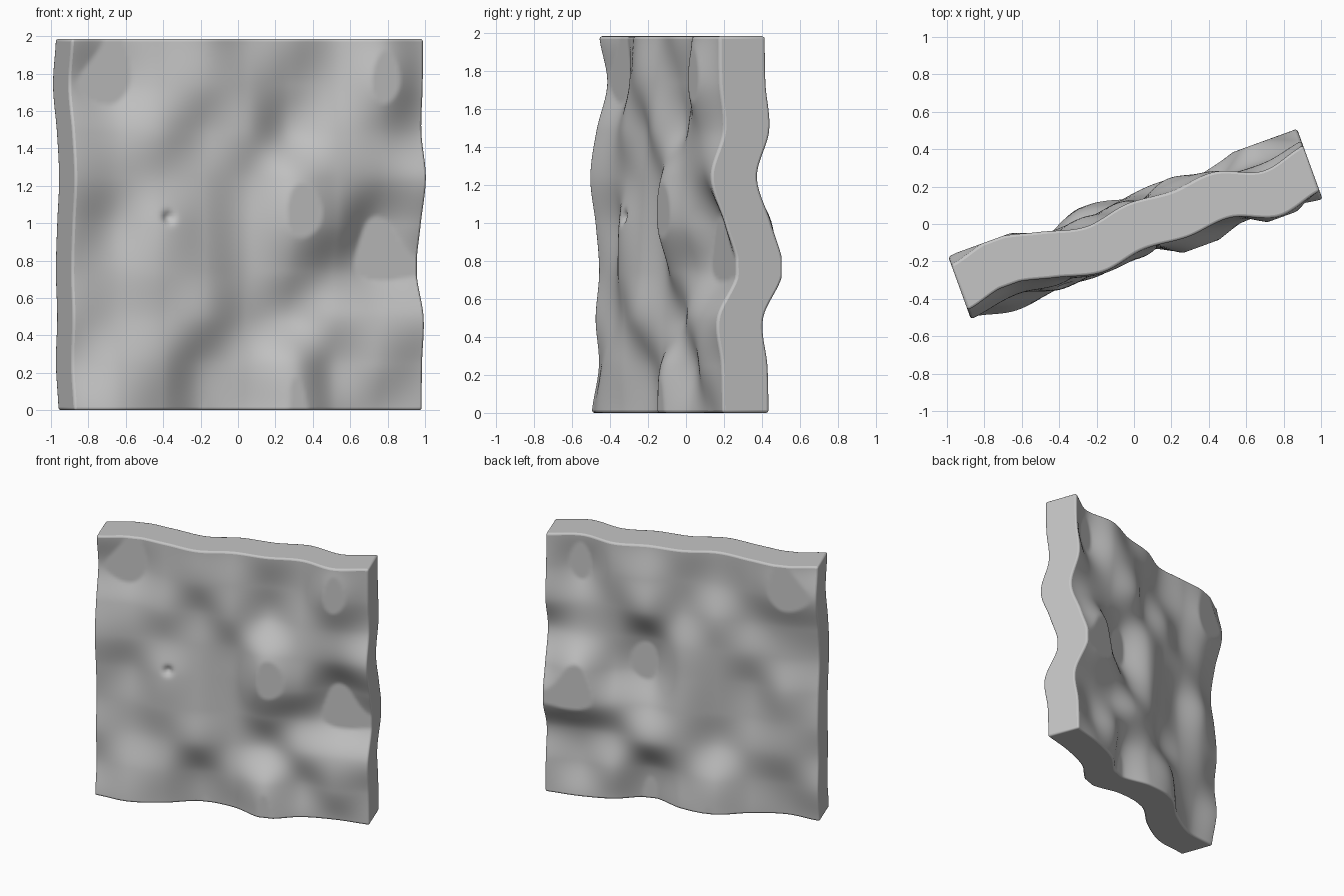
import bpy, bmesh, math
from mathutils import Matrix, Vector

if "Cube" in bpy.data.objects:
    bpy.data.objects.remove(bpy.data.objects["Cube"])

HALF_LEN, HEIGHT, THICK = 0.993, 1.985, 0.26
LOW, HIGH = -0.105, 0.05          # ripples flatten out at these depths
ANGLE = math.radians(20)
N = 120

# Ripple depth in hundredths: rows from top to bottom, columns from left to right
RIPPLE = [
    [0, 5.5, 0.5, -5.5, -1.5, -3.5, -1.5, -9.8, -4.5],
    [4.5, 7.5, -0.5, -6, -4, 1, -1, -12.5, -4],
    [-1.5, 0.5, -3.7, -0.5, -5, 3, -3.5, -6.5, -2],
    [-5, -1, -1.5, -1.5, -0.5, -9.5, -6.5, -5, -9],
    [-2, 2.5, -6, -3, 0.5, -12, -6.5, 6.5, -1],
    [0, 0.5, -6, -4.5, 1.5, -4, 1.3, 7, 5.5],
    [-2, -0.2, -3.7, -6.2, 1.5, 3, -4, -5.5, -5.5],
    [0, -6, -5.5, 3, -1, -9, 0, -5.8, -3],
    [-4, -9, -4.5, 5, 1, -11.5, -2.5, -0.5, -2.5],
]


def spline(p, t):
    """Smooth curve through evenly spaced values, t from 0 to 1."""
    s = min(max(t, 0), 1) * (len(p) - 1)
    i = min(int(s), len(p) - 2)
    f = s - i
    a, b, c, d = (p[min(max(i + k, 0), len(p) - 1)] for k in (-1, 0, 1, 2))
    return b + 0.5 * f * (c - a + f * (2*a - 5*b + 4*c - d + f * (3*(b - c) + d - a)))


def ripple(u, z):
    s, t = (u / HALF_LEN + 1) / 2, 1 - z / HEIGHT
    d = spline([spline(row, s) for row in RIPPLE], t) / 100
    return min(max(d, LOW), HIGH)


# Upright sheet, thickened straight back, then rippled on both faces alike
bm = bmesh.new()
bmesh.ops.create_grid(bm, x_segments=N, y_segments=N, size=1)
for v in bm.verts:
    v.co = Vector((v.co.x * HALF_LEN, -THICK / 2, (v.co.y + 1) / 2 * HEIGHT))
ext = bmesh.ops.extrude_face_region(bm, geom=bm.faces[:], use_keep_orig=True)
back = [g for g in ext["geom"] if isinstance(g, bmesh.types.BMVert)]
bmesh.ops.translate(bm, verts=back, vec=(0, THICK, 0))
for v in bm.verts:
    on_front = v.co.y < 0
    u, z = v.co.x, v.co.z
    v.co.y += ripple(u, z)
    if on_front:                  # small pit in the front face
        v.co.y += 0.03 * math.exp(-((u + 0.46)**2 + (z - 1.03)**2) / 0.03**2)
bmesh.ops.recalc_face_normals(bm, faces=bm.faces[:])
bmesh.ops.transform(bm, matrix=Matrix.Rotation(ANGLE, 4, 'Z'), verts=bm.verts[:])

mesh = bpy.data.meshes.new("wavy_slab")
bm.to_mesh(mesh)
bm.free()
slab = bpy.data.objects.new("wavy_slab", mesh)
bpy.context.collection.objects.link(slab)

# Plain stone colour
mat = bpy.data.materials.new("stone_grey")
mat.diffuse_color = (0.56, 0.56, 0.56, 1)
mat.use_nodes = True
mat.node_tree.nodes["Principled BSDF"].inputs["Base Color"].default_value = mat.diffuse_color
mesh.materials.append(mat)

# Softly rounded rim and smooth shading
bev = slab.modifiers.new("rim", 'BEVEL')
bev.width = 0.014
bev.segments = 3
bev.limit_method = 'ANGLE'
bev.angle_limit = math.radians(50)
bpy.context.view_layer.objects.active = slab
slab.select_set(True)
bpy.ops.object.shade_smooth_by_angle(angle=math.radians(40))
